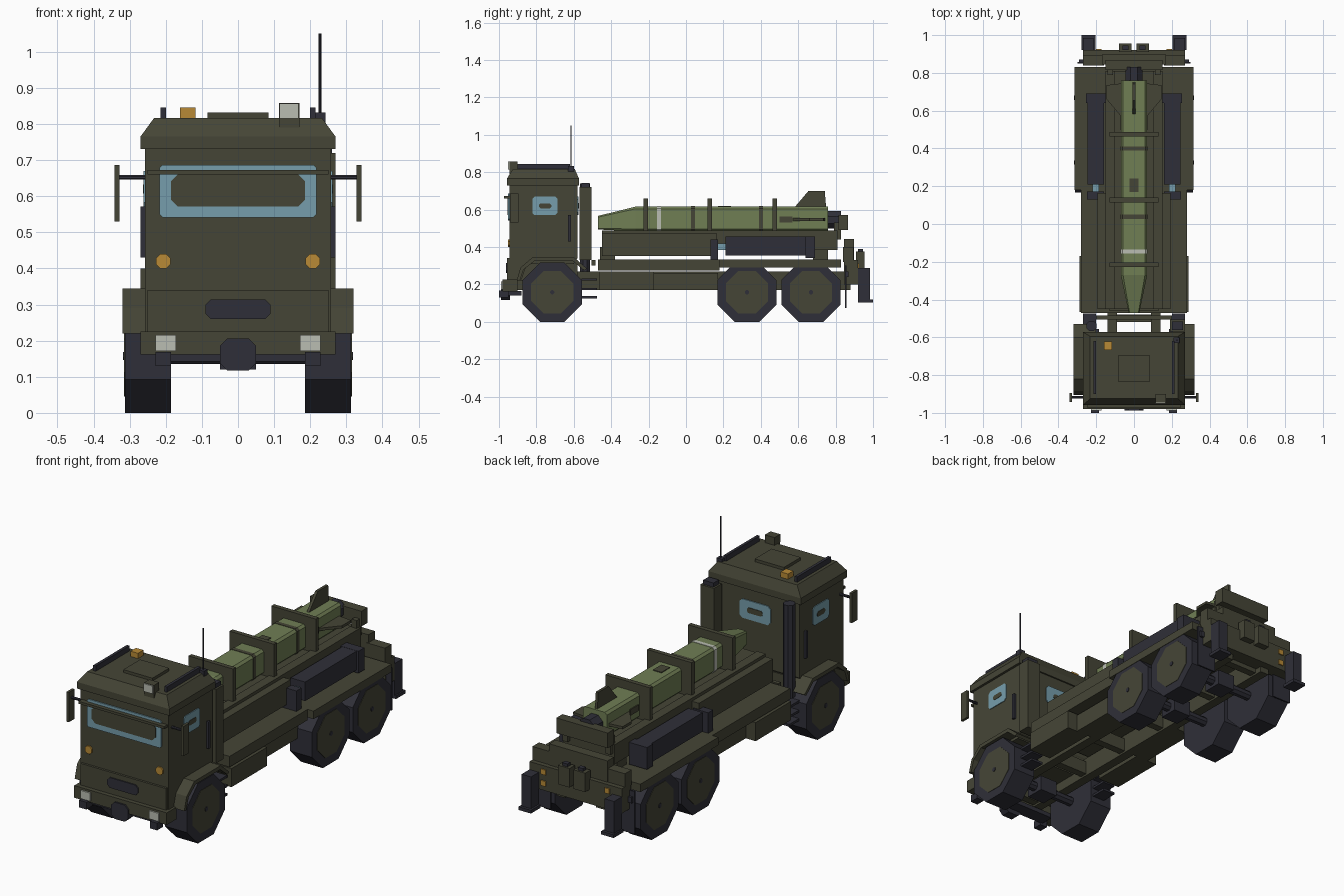
import bpy, bmesh, math
from mathutils import Vector, Matrix

if "Cube" in bpy.data.objects:
    bpy.data.objects.remove(bpy.data.objects["Cube"], do_unlink=True)


def material(name, rgb):
    lin = [((c / 255 + 0.055) / 1.055) ** 2.4 for c in rgb] + [1.0]
    m = bpy.data.materials.new(name)
    m.use_nodes = True
    m.diffuse_color = lin
    m.node_tree.nodes["Principled BSDF"].inputs["Base Color"].default_value = lin
    return m


OLIVE = material("olive drab", (69, 69, 54))
GREEN = material("light green", (112, 126, 84))
DARK = material("dark rubber", (47, 47, 56))
GLASS = material("blue glass", (118, 158, 172))
AMBER = material("amber", (184, 138, 54))
PALE = material("pale grey", (186, 189, 178))


def finish(name, bm, mat):
    bmesh.ops.recalc_face_normals(bm, faces=bm.faces)
    me = bpy.data.meshes.new(name)
    bm.to_mesh(me)
    bm.free()
    me.materials.append(mat)
    ob = bpy.data.objects.new(name, me)
    bpy.context.collection.objects.link(ob)
    return ob


def box(name, x, y, z, mat=OLIVE):
    """Box from (min, max) ranges."""
    bm = bmesh.new()
    bmesh.ops.create_cube(bm, size=1)
    for v in bm.verts:
        v.co = Vector([r[0] if c < 0 else r[1] for r, c in zip((x, y, z), v.co)])
    return finish(name, bm, mat)


def pair(name, x, y, z, mat=OLIVE):
    box(name + "_left", x, y, z, mat)
    box(name + "_right", (-x[1], -x[0]), y, z, mat)


def rod(name, a, b, r, mat=DARK, sides=8, r2=None):
    """Prism or cone from a to b, with a flat side down."""
    a, b = Vector(a), Vector(b)
    bm = bmesh.new()
    bmesh.ops.create_cone(bm, cap_ends=True, segments=sides, radius1=r,
                          radius2=r if r2 is None else r2, depth=(b - a).length)
    q = (b - a).to_track_quat('Z', 'Y').to_matrix().to_4x4()
    m = Matrix.Translation((a + b) / 2) @ q @ Matrix.Rotation(math.pi / sides, 4, 'Z')
    bmesh.ops.transform(bm, matrix=m, verts=bm.verts)
    return finish(name, bm, mat)


def prism(name, pts, axis, lo, hi, mat=OLIVE):
    """Extrude a 2D outline along an axis (0 = x, 1 = y, 2 = z)."""
    bm = bmesh.new()
    rings = []
    for d in (lo, hi):
        ring = []
        for p in pts:
            c = list(p)
            c.insert(axis, d)
            ring.append(bm.verts.new(c))
        rings.append(ring)
        bm.faces.new(ring)
    for i in range(len(pts)):
        j = (i + 1) % len(pts)
        bm.faces.new((rings[0][i], rings[0][j], rings[1][j], rings[1][i]))
    return finish(name, bm, mat)


def rounded(cx, cz, w, h, c):
    """Rectangle outline with cut corners."""
    return [(cx + sx * (w - ax), cz + sz * (h - az)) for sx, sz, ax, az in (
        (-1, -1, c, 0), (1, -1, c, 0), (1, -1, 0, c), (1, 1, 0, c),
        (1, 1, c, 0), (-1, 1, c, 0), (-1, 1, 0, c), (-1, -1, 0, c))]


# Wheels and axles
R = 0.158 / math.cos(math.pi / 8)
for axle, y in (("front", -0.715), ("middle", 0.326), ("rear", 0.668)):
    for side, s in (("left", 1), ("right", -1)):
        rod(f"{axle}_tyre_{side}", (s * 0.185, y, 0.158), (s * 0.313, y, 0.158), R)
        rod(f"{axle}_hub_{side}", (s * 0.19, y, 0.158), (s * 0.315, y, 0.158), 0.122, OLIVE)
        rod(f"{axle}_hub_cap_{side}", (s * 0.3, y, 0.158), (s * 0.318, y, 0.158), 0.012)
    rod(f"{axle}_axle", (-0.19, y, 0.158), (0.19, y, 0.158), 0.025)
    box(f"{axle}_differential", (-0.05, 0.05), (y - 0.05, y + 0.05), (0.12, 0.2), DARK)

# Chassis
pair("chassis_rail", (0.09, 0.14), (-0.93, 0.88), (0.17, 0.27))
for i, y in enumerate((-0.87, -0.5, -0.2, 0.1, 0.5, 0.82)):
    box(f"cross_member_{i}", (-0.1, 0.1), (y - 0.02, y + 0.02), (0.18, 0.25))
box("deck", (-0.28, 0.28), (-0.47, 0.18), (0.275, 0.332))
box("rear_deck", (-0.315, 0.315), (0.18, 0.83), (0.29, 0.332))
pair("storage_box", (0.16, 0.288), (-0.465, -0.17), (0.17, 0.268))
pair("side_tank", (0.14, 0.23), (-0.17, 0.17), (0.17, 0.262))
pair("mudflap", (0.19, 0.3), (0.85, 0.858), (0.075, 0.3), DARK)

# Cab body, roof and bumper
prism("cab", [(-0.945, 0.225), (-0.88, 0.225), (-0.85, 0.31), (-0.6, 0.31),
              (-0.58, 0.34), (-0.58, 0.735), (-0.945, 0.735)], 0, -0.257, 0.257)
box("cab_floor", (-0.18, 0.18), (-0.93, -0.58), (0.22, 0.33))
bm = bmesh.new()
loops = []
for w, y0, y1, z in ((0.27, -0.958, -0.572, 0.73), (0.27, -0.958, -0.572, 0.765),
                     (0.232, -0.925, -0.595, 0.817)):
    loops.append([bm.verts.new(p) for p in ((-w, y0, z), (w, y0, z), (w, y1, z), (-w, y1, z))])
bm.faces.new(loops[0])
bm.faces.new(loops[2])
for a, b in zip(loops, loops[1:]):
    for i in range(4):
        bm.faces.new((a[i], a[(i + 1) % 4], b[(i + 1) % 4], b[i]))
finish("cab_roof", bm, OLIVE)
box("nose_panel", (-0.25, 0.25), (-0.957, -0.9), (0.22, 0.34))
box("bumper", (-0.27, 0.27), (-0.98, -0.9), (0.162, 0.226))
box("under_bumper", (-0.2, 0.2), (-0.955, -0.88), (0.142, 0.165), DARK)
prism("winch", rounded(0, 0.162, 0.05, 0.044, 0.02), 1, -0.988, -0.94, DARK)
prism("grille", rounded(0, 0.287, 0.09, 0.027, 0.015), 1, -0.963, -0.955, DARK)
pair("tow_hook", (0.185, 0.228), (-1.0, -0.95), (0.13, 0.168), DARK)
pair("headlight", (0.172, 0.228), (-0.988, -0.975), (0.172, 0.215), PALE)
for side, s in (("left", 1), ("right", -1)):
    rod(f"indicator_{side}", (s * 0.207, -0.94, 0.42), (s * 0.207, -0.953, 0.42), 0.022, AMBER)
    prism(f"front_fender_{side}", [
        (-0.905, 0.22), (-0.885, 0.29), (-0.82, 0.345), (-0.6, 0.345), (-0.53, 0.285),
        (-0.545, 0.275), (-0.605, 0.325), (-0.81, 0.325), (-0.868, 0.28), (-0.888, 0.22)],
        0, min(s * 0.2, s * 0.32), max(s * 0.2, s * 0.32))
    # Side windows and mirrors
    a, b = sorted((s * 0.25, s * 0.261))
    prism(f"side_window_{side}", rounded(-0.755, 0.62, 0.067, 0.05, 0.012), 0, a, b, GLASS)
    a, b = sorted((s * 0.255, s * 0.263))
    prism(f"side_window_shade_{side}", rounded(-0.753, 0.62, 0.033, 0.013, 0.008), 0, a, b)
    rod(f"mirror_arm_{side}", (s * 0.25, -0.918, 0.652), (s * 0.335, -0.918, 0.652), 0.007)
pair("mirror", (0.328, 0.342), (-0.942, -0.895), (0.53, 0.687))
pair("door_handle", (0.255, 0.27), (-0.63, -0.615), (0.43, 0.572), DARK)
prism("windscreen", rounded(0, 0.614, 0.217, 0.073, 0.008), 1, -0.951, -0.94, GLASS)
prism("windscreen_shade", rounded(0, 0.616, 0.186, 0.045, 0.02), 1, -0.954, -0.945)
box("sun_visor", (-0.25, 0.25), (-0.972, -0.94), (0.66, 0.673))
prism("rear_window", rounded(0, 0.62, 0.09, 0.05, 0.015), 1, -0.585, -0.575, GLASS)
prism("rear_window_shade", rounded(0, 0.62, 0.045, 0.014, 0.008), 1, -0.58, -0.572)

# Roof fittings
box("roof_hatch", (-0.085, 0.085), (-0.835, -0.695), (0.81, 0.832))
pair("roof_rail", (0.2, 0.215), (-0.9, -0.62), (0.812, 0.845), DARK)
box("searchlight", (0.113, 0.17), (-0.945, -0.9), (0.79, 0.858))
box("searchlight_lens", (0.115, 0.168), (-0.951, -0.944), (0.815, 0.856), PALE)
box("beacon", (-0.16, -0.117), (-0.667, -0.622), (0.812, 0.845), AMBER)
box("antenna_base", (0.21, 0.242), (-0.63, -0.6), (0.8, 0.832), DARK)
rod("antenna", (0.227, -0.615, 0.82), (0.227, -0.615, 1.05), 0.004, sides=6)

# Equipment behind the cab
box("air_intake", (0.19, 0.27), (-0.57, -0.505), (0.33, 0.72))
box("air_intake_cap", (0.2, 0.26), (-0.56, -0.515), (0.72, 0.742), DARK)
rod("exhaust", (-0.225, -0.54, 0.25), (-0.225, -0.54, 0.74), 0.03)
box("rear_bar", (-0.2, 0.2), (-0.505, -0.485), (0.3, 0.33))
for i, z in enumerate((0.125, 0.17, 0.22)):
    pair(f"step_{i}", (0.2, 0.27), (-0.56, -0.475), (z, z + 0.012), DARK)

# Launcher bed
box("launcher_bed", (-0.15, 0.15), (-0.45, 0.81), (0.385, 0.48))
pair("bed_rail", (0.1, 0.15), (-0.45, 0.81), (0.47, 0.488))
pair("bed_side_box", (0.14, 0.192), (-0.45, 0.165), (0.352, 0.472))
for i, y in enumerate((-0.42, 0.72)):
    box(f"bed_support_{i}", (-0.13, 0.13), (y - 0.04, y + 0.04), (0.32, 0.4))
pair("ram_body", (0.16, 0.245), (0.21, 0.645), (0.355, 0.455), DARK)
pair("ram_collar", (0.15, 0.255), (0.64, 0.69), (0.34, 0.456), DARK)
pair("ram_mount", (0.16, 0.25), (0.13, 0.172), (0.332, 0.44), DARK)
pair("ram_rod", (0.185, 0.22), (0.17, 0.215), (0.385, 0.42), GLASS)

# Missile
Z = 0.55
prism("missile_body", rounded(0, Z, 0.07, 0.066, 0.012), 1, -0.27, 0.76, GREEN)
nose = prism("missile_nose", rounded(0, Z, 0.07, 0.066, 0.012), 1, -0.47, -0.27, GREEN)
for v in nose.data.vertices:
    if v.co.y < -0.4:
        v.co.x *= 0.4
        v.co.z = 0.53 + (v.co.z - Z) * 0.55
for name, y, mat in (("white_band", -0.145, PALE), ("front_band", 0.038, OLIVE),
                     ("rear_band", 0.4, OLIVE)):
    prism(name, rounded(0, Z, 0.072, 0.068, 0.012), 1, y - 0.011, y + 0.011, mat)
for i, y in enumerate((-0.215, 0.127, 0.475)):
    box(f"saddle_{i}", (-0.13, 0.13), (y - 0.012, y + 0.012), (0.47, 0.66))
box("access_panel", (-0.025, 0.025), (0.17, 0.24), (0.61, 0.62))
pair("side_panel", (0.06, 0.075), (0.5, 0.57), (0.53, 0.562))
prism("top_fin", [(0.57, 0.6), (0.655, 0.7), (0.742, 0.7), (0.75, 0.6)], 0, -0.007, 0.007, OLIVE)
for side, s in (("left", 1), ("right", -1)):
    prism(f"side_fin_{side}", [(s * 0.06, 0.56), (s * 0.145, 0.66), (s * 0.145, 0.735),
                               (s * 0.06, 0.745)], 2, 0.54, 0.554)
rod("nozzle", (0, 0.75, 0.545), (0, 0.83, 0.545), 0.05, DARK)
box("tail_beam", (-0.15, 0.15), (0.815, 0.867), (0.492, 0.572))
pair("tail_beam_post", (0.11, 0.14), (0.79, 0.83), (0.44, 0.53))

# Rear body, cans and stabilisers
box("rear_panel", (-0.27, 0.27), (0.845, 0.92), (0.2, 0.33))
box("rear_locker", (-0.17, 0.17), (0.845, 0.898), (0.32, 0.442))
pair("rear_locker_side", (0.16, 0.27), (0.84, 0.895), (0.32, 0.4))
pair("jerry_can", (0.012, 0.08), (0.91, 0.955), (0.275, 0.375))
pair("jerry_can_cap", (0.03, 0.06), (0.92, 0.945), (0.375, 0.39), DARK)
pair("rear_bracket", (0.26, 0.292), (0.855, 0.87), (0.24, 0.27), DARK)
pair("stabiliser_leg", (0.215, 0.27), (0.92, 0.985), (0.115, 0.288), DARK)
pair("stabiliser_foot", (0.205, 0.278), (0.92, 1.0), (0.103, 0.12), DARK)
pair("upper_tail_light", (0.172, 0.2), (0.915, 0.926), (0.285, 0.312), AMBER)
pair("lower_tail_light", (0.172, 0.2), (0.915, 0.926), (0.225, 0.252), AMBER)
